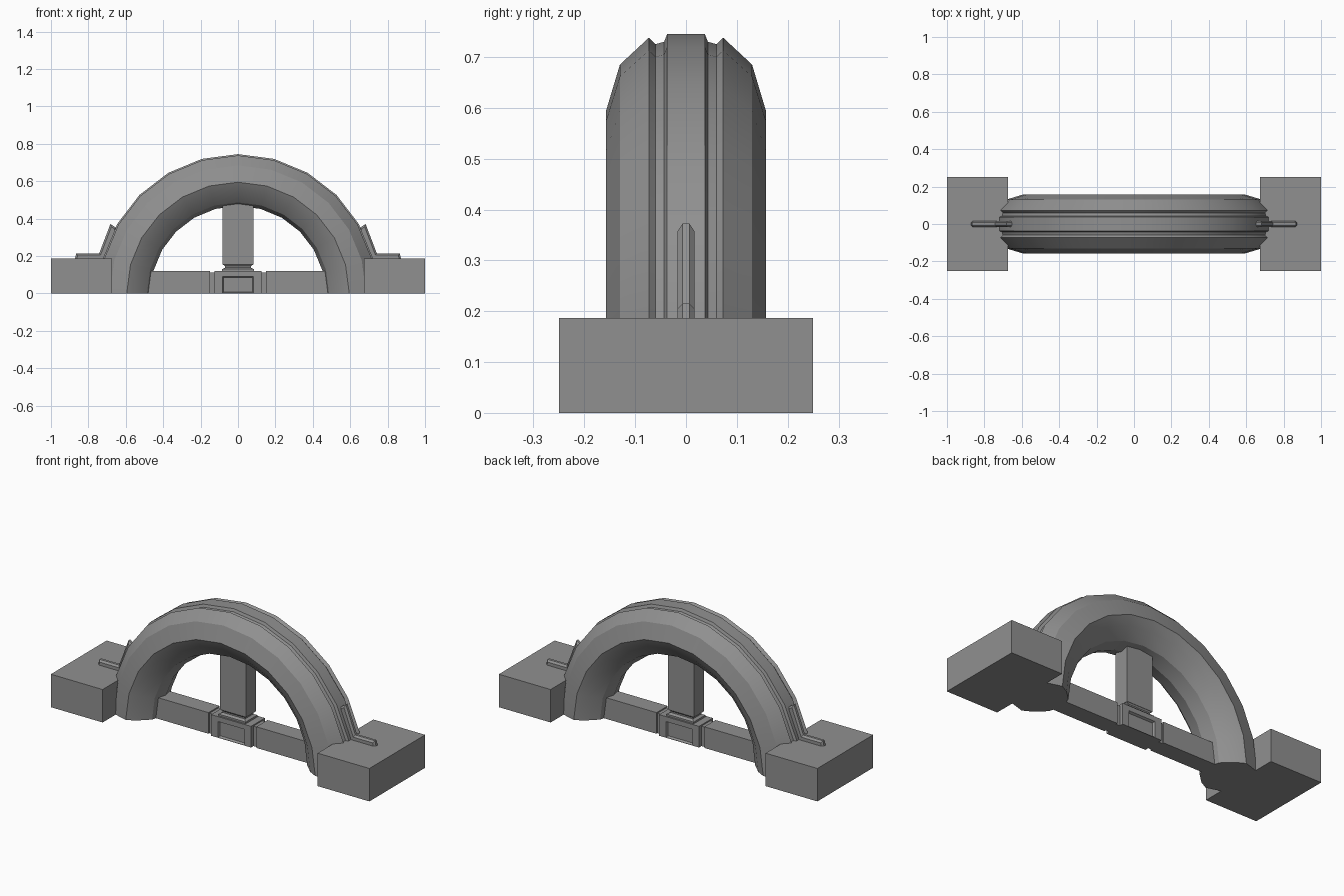
import bpy, bmesh, math

cube = bpy.data.objects.get("Cube")
if cube:
    bpy.data.objects.remove(cube, do_unlink=True)

stone = bpy.data.materials.new("grey_stone")
stone.use_nodes = True
GREY = (0.28, 0.28, 0.28, 1)
stone.diffuse_color = GREY
stone.node_tree.nodes["Principled BSDF"].inputs["Base Color"].default_value = GREY


def finish(name, bm, smooth_angle=None):
    bmesh.ops.recalc_face_normals(bm, faces=bm.faces[:])
    mesh = bpy.data.meshes.new(name)
    bm.to_mesh(mesh)
    bm.free()
    mesh.materials.append(stone)
    obj = bpy.data.objects.new(name, mesh)
    bpy.context.collection.objects.link(obj)
    if smooth_angle:
        bpy.ops.object.select_all(action='DESELECT')
        obj.select_set(True)
        bpy.context.view_layer.objects.active = obj
        bpy.ops.object.shade_smooth_by_angle(angle=math.radians(smooth_angle))
    return obj


def stack(name, levels, x=0):
    """Rectangular moulding lofted through (half x, half y, z) levels."""
    bm = bmesh.new()
    rings = [[bm.verts.new((x + sx * hx, sy * hy, z))
              for sx, sy in ((-1, -1), (1, -1), (1, 1), (-1, 1))]
             for hx, hy, z in levels]
    for low, high in zip(rings, rings[1:]):
        for i in range(4):
            j = (i + 1) % 4
            bm.faces.new((low[i], low[j], high[j], high[i]))
    bm.faces.new(rings[0])
    bm.faces.new(rings[-1])
    return finish(name, bm)


# Arch: half section as (y, radius), mirrored and swept over a half circle
half = [(0.037, 0.745), (0.043, 0.73), (0.06, 0.725), (0.073, 0.738),
        (0.13, 0.685), (0.157, 0.595), (0.13, 0.545), (0.075, 0.487)]
section = half + [(0, 0.468)] + [(-y, r) for y, r in reversed(half)]
bm = bmesh.new()
SEGMENTS = 12
rings = []
for k in range(SEGMENTS + 1):
    a = math.pi * k / SEGMENTS
    rings.append([bm.verts.new((r * math.cos(a), y, r * math.sin(a)))
                  for y, r in section])
for r0, r1 in zip(rings, rings[1:]):
    for i in range(len(section)):
        j = (i + 1) % len(section)
        bm.faces.new((r0[i], r0[j], r1[j], r1[i]))
bm.faces.new(rings[0])
bm.faces.new(rings[-1])
finish("arch", bm, 20)


# End blocks: boxes with a C-shaped channel sunk into the top
def end_block(name, side):
    xs = [0.675, 0.685, 0.915, 0.985, 1.0]
    ys = [-0.25, -0.237, -0.165, 0.165, 0.237, 0.25]
    bm = bmesh.new()
    grid = [[bm.verts.new((x, y, 0.187)) for y in ys] for x in xs]
    channel = []
    for i in range(len(xs) - 1):
        for j in range(len(ys) - 1):
            f = bm.faces.new((grid[i][j], grid[i + 1][j],
                              grid[i + 1][j + 1], grid[i][j + 1]))
            if (i in (1, 2) and j in (1, 3)) or (i == 2 and j == 2):
                channel.append(f)
    rim = [e for e in bm.edges if e.is_boundary]
    bmesh.ops.inset_region(bm, faces=channel, thickness=0.012, depth=-0.014,
                           use_even_offset=True)
    out = bmesh.ops.extrude_edge_only(bm, edges=rim)["geom"]
    for v in out:
        if isinstance(v, bmesh.types.BMVert):
            v.co.z = 0
    bmesh.ops.contextual_create(
        bm, geom=[e for e in out if isinstance(e, bmesh.types.BMEdge)])
    for v in bm.verts:
        v.co.x *= side
    finish(name, bm)


# Fins: thin bevelled plates rising from the block and lying on the arch
def fin(name, side):
    outline = [(0.66, 0.17), (0.875, 0.17), (0.865, 0.215), (0.742, 0.215),
               (0.682, 0.372), (0.652, 0.352), (0.64, 0.3)]
    bm = bmesh.new()
    front = bm.faces.new([bm.verts.new((side * x, -0.017, z)) for x, z in outline])
    geom = bmesh.ops.extrude_face_region(bm, geom=[front])["geom"]
    for v in geom:
        if isinstance(v, bmesh.types.BMVert):
            v.co.y = 0.017
    long_edges = [e for e in bm.edges
                  if abs(e.verts[0].co.y - e.verts[1].co.y) < 0.001
                  and max(v.co.z for v in e.verts) > 0.2]
    bmesh.ops.recalc_face_normals(bm, faces=bm.faces[:])
    bmesh.ops.bevel(bm, geom=long_edges, offset=0.01, segments=1,
                    affect='EDGES', clamp_overlap=True)
    finish(name, bm)


for label, side in (("left", 1), ("right", -1)):
    end_block(label + "_end_block", side)
    fin(label + "_fin", side)
    # Low beam running from the pedestal into the arch foot
    stack(label + "_beam", [(0.24, 0.05, 0), (0.24, 0.05, 0.12)], side * 0.39)
    # Narrow neck joining beam and pedestal
    stack(label + "_neck", [(0.02, 0.04, 0), (0.02, 0.04, 0.113)], side * 0.135)

# Central pedestal with a sunken panel on the front and back
bm = bmesh.new()
bmesh.ops.create_cube(bm, size=1)
for v in bm.verts:
    v.co.x *= 0.25
    v.co.y *= 0.124
    v.co.z = (v.co.z + 0.5) * 0.12
bm.normal_update()
faces = [f for f in bm.faces if abs(f.normal.y) > 0.9]
made = bmesh.ops.inset_individual(bm, faces=faces, thickness=0.03)
for f in faces:
    for v in f.verts:
        v.co.x = math.copysign(0.083, v.co.x)
        v.co.z = 0.092 if v.co.z > 0.06 else 0.002
bmesh.ops.inset_individual(bm, faces=faces, thickness=0.009, depth=-0.012)
finish("pedestal", bm)

# Stepped moulding and column
stack("column_base", [(0.085, 0.052, 0.115), (0.085, 0.052, 0.13),
                      (0.07, 0.038, 0.138), (0.07, 0.038, 0.146),
                      (0.082, 0.045, 0.156)])
stack("column", [(0.082, 0.045, 0.154), (0.082, 0.045, 0.5)])
